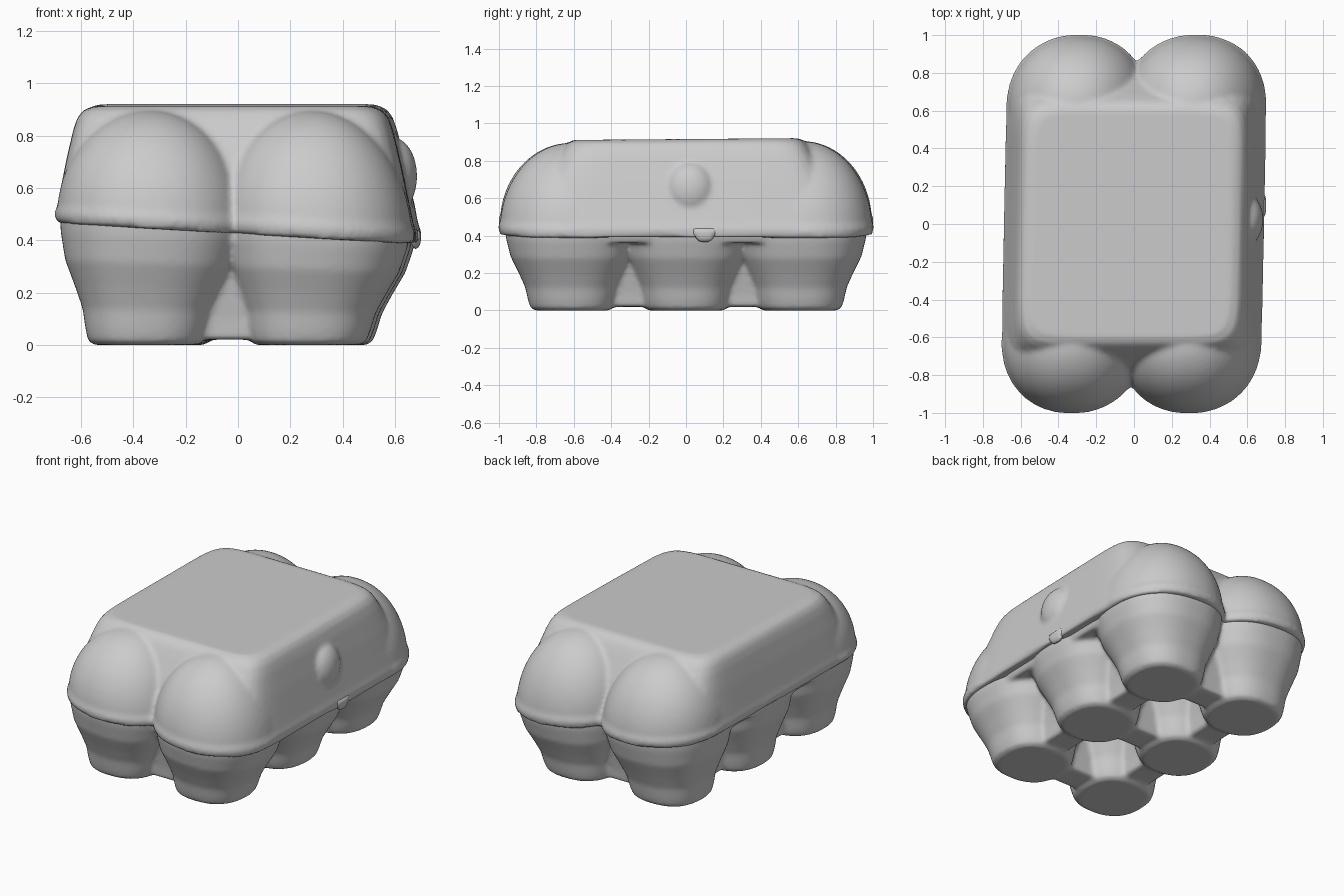
import bpy, bmesh
from math import sin, cos, pi

if "Cube" in bpy.data.objects:
    bpy.data.objects.remove(bpy.data.objects["Cube"])


def loft(bm, rings, cx=0, cy=0, n=2.0, seg=64):
    """Closed stack of superellipse rings (z, rx, ry)."""
    loops = []
    for z, rx, ry in rings:
        loop = []
        for i in range(seg):
            a = 2 * pi * i / seg
            c, s = cos(a), sin(a)
            k = (abs(c) ** n + abs(s) ** n) ** (-1 / n)
            loop.append(bm.verts.new((cx + rx * c * k, cy + ry * s * k, z)))
        loops.append(loop)
    for lo, hi in zip(loops, loops[1:]):
        for i in range(seg):
            j = (i + 1) % seg
            bm.faces.new((lo[i], lo[j], hi[j], hi[i]))
    bm.faces.new(loops[0][::-1])
    bm.faces.new(loops[-1])


def finish(name, bm, warp, smooth):
    """Apply the slight moulded skew, then fuse the volumes into one shell."""
    for v in bm.verts:
        v.co = warp(*v.co)
    bmesh.ops.recalc_face_normals(bm, faces=bm.faces)
    me = bpy.data.meshes.new(name)
    bm.to_mesh(me)
    bm.free()
    ob = bpy.data.objects.new(name, me)
    bpy.context.collection.objects.link(ob)
    r = ob.modifiers.new("fuse", 'REMESH')
    r.mode = 'VOXEL'
    r.voxel_size = 0.014
    r.use_smooth_shade = True
    s = ob.modifiers.new("soften", 'SMOOTH')
    s.factor = 0.5
    s.iterations = smooth
    return ob


ROWS = (-0.61, 0, 0.61)
COLS = (-0.31, 0.31)

# Lower tray: six tapered cups
bm = bmesh.new()
cup = [(0, .2), (.015, .222), (.06, .235), (.13, .25), (.21, .285),
       (.3, .328), (.4, .352), (.47, .36)]
for x in COLS:
    for y in ROWS:
        loft(bm, [(z, r, r) for z, r in cup], x, y, 2.4)

# Webs joining neighbouring cups, leaving two deep pits between them
web = [(.02, .09), (.1, .1), (.3, .14), (.47, .2)]
for y in ROWS:
    loft(bm, [(z, .3, w) for z, w in web], 0, y, 8)
for x in COLS:
    for y in (-.305, .305):
        loft(bm, [(z, w, .3) for z, w in web], x, y, 8)

# Tray ceiling just under the lid
loft(bm, [(.39, .63, .82), (.47, .65, .84)], n=8)
finish("egg_tray", bm,
       lambda x, y, z: (x - .03 * (1 - z / .45) + .02 * y, y, z - .055 * x * z / .45), 6)

# Lid: sloping flat-topped core
bm = bmesh.new()
core = [(.43, .685, .85), (.47, .69, .855), (.5, .68, .85), (.7, .64, .755),
        (.82, .612, .69), (.87, .595, .66), (.9, .572, .635), (.916, .53, .6)]
loft(bm, core, n=9, seg=128)

# Lid: rounded domes over the four corner eggs, with a small rim
for x in COLS:
    for y in (-.62, .62):
        dome = [(.425, .372, .375), (.465, .38, .385), (.5, .366, .372)]
        for i in range(2, 16):
            a = i / 16 * pi / 2
            dome.append((.45 + .45 * sin(a), .368 * cos(a), .375 * cos(a)))
        loft(bm, dome, x, y, 2.15)

# Lid: round catch boss on the right side
boss = []
for i in range(1, 20):
    a = -pi / 2 + pi * i / 20
    boss.append((.67 + .13 * sin(a), .085 * cos(a), .13 * cos(a)))
loft(bm, boss, .605, .02)


def lid_warp(x, y, z):
    w = (.916 - z) / .46
    return x - .012 * (1 - w) + .02 * y, y, z - .055 * x * w + .008 * y * (1 - w)


finish("lid", bm, lid_warp, 5)

# Small closing tab below the catch
bm = bmesh.new()
loft(bm, [(.365, .012, .03), (.40, .02, .06), (.44, .02, .07)], .68, .1, 3)
finish("closing_tab", bm, lambda x, y, z: (x, y, z), 1)
